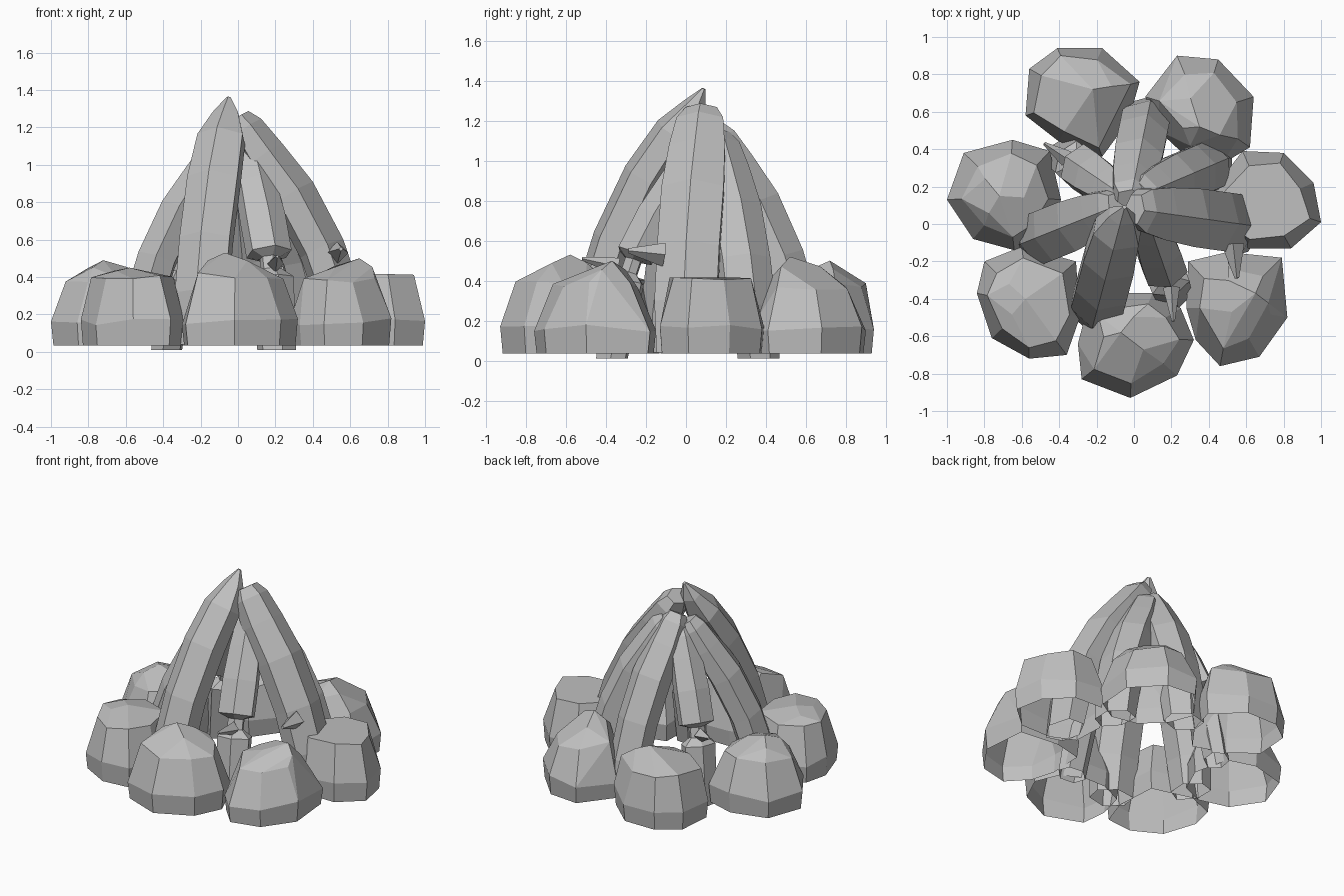
import bpy, bmesh, math, random
from mathutils import Vector

random.seed(4)
cube = bpy.data.objects.get("Cube")
if cube:
    bpy.data.objects.remove(cube, do_unlink=True)

grey = bpy.data.materials.new("plain grey")
grey.use_nodes = True
colour = (0.52, 0.52, 0.52, 1)
grey.diffuse_color = colour
grey.node_tree.nodes["Principled BSDF"].inputs["Base Color"].default_value = colour


def finish(name, bm):
    mesh = bpy.data.meshes.new(name)
    bm.to_mesh(mesh)
    bm.free()
    mesh.materials.append(grey)
    obj = bpy.data.objects.new(name, mesh)
    bpy.context.collection.objects.link(obj)
    return obj


# Stones: faceted domes over a ground outline, open underneath
GROUND = 0.035


def stone(name, outline, peak, shoulder, drop):
    pts = [Vector((x / 100, y / 100, 0)) for x, y in outline]
    mid = sum(pts, Vector()) / len(pts)
    peak = Vector(peak)
    top = Vector((peak.x, peak.y, 0))
    bm = bmesh.new()
    for p in pts:
        bm.verts.new(mid + (p - mid) * 0.96 + Vector((0, 0, GROUND)))
        bm.verts.new(p + Vector((0, 0, random.uniform(0.14, 0.18))))
    # shoulder ring, coarser than the outline, then a cap around the peak
    for i, p in enumerate(pts):
        fall = drop * random.uniform(0.8, 1.2)
        inset = shoulder if i % 2 == 0 else shoulder * 0.9
        bm.verts.new(mid + (p - mid) * inset + Vector((0, 0, peak.z - fall)))
        if i % 3 == 1:
            cap = top.lerp(p, 0.4)
            bm.verts.new(cap + Vector((0, 0, peak.z - drop * 0.35)))
    bm.verts.new(peak)
    bmesh.ops.convex_hull(bm, input=bm.verts[:])
    loose = [v for v in bm.verts if not v.link_faces]
    bmesh.ops.delete(bm, geom=loose, context='VERTS')
    bmesh.ops.dissolve_limit(bm, angle_limit=math.radians(13),
                             verts=bm.verts[:], edges=bm.edges[:])
    bmesh.ops.recalc_face_normals(bm, faces=bm.faces[:])
    floor = [f for f in bm.faces if f.normal.z < -0.95]
    bmesh.ops.delete(bm, geom=floor, context='FACES')
    finish(name, bm)


stone("front_stone", [(-28, -83), (-30, -64), (-25, -45), (-8, -37), (10, -37),
      (25, -45), (32, -62), (23, -81), (-2, -93)], (-0.07, -0.58, 0.53), 0.76, 0.12)
stone("front_right_stone", [(-84, -37), (-80, -20), (-60, -12), (-31, -20),
      (-29, -50), (-36, -70), (-56, -72), (-76, -61)], (-0.58, -0.4, 0.45), 0.8, 0.05)
stone("right_stone", [(-100, 13), (-91, 38), (-65, 45), (-45, 39), (-39, 13),
      (-48, -7), (-64, -14), (-86, -8)], (-0.72, 0.15, 0.49), 0.76, 0.11)
stone("back_right_stone", [(-58, 58), (-56, 83), (-41, 94), (-17, 94), (3, 76),
      (-3, 55), (-17, 36), (-40, 44)], (-0.22, 0.72, 0.5), 0.85, 0.12)
stone("back_left_stone", [(6, 68), (23, 90), (45, 88), (64, 68), (62, 41),
      (47, 32), (28, 36), (13, 50)], (0.35, 0.52, 0.52), 0.75, 0.14)
stone("left_stone", [(42, 18), (58, 39), (80, 38), (96, 22), (100, 1),
      (84, -13), (60, -13), (43, -5)], (0.72, 0.12, 0.44), 0.8, 0.03)
stone("front_left_stone", [(28, -45), (29, -20), (50, -15), (79, -18), (82, -50),
      (67, -71), (46, -76), (33, -62)], (0.65, -0.37, 0.5), 0.7, 0.13)

# Logs: six-sided bowed timbers leaning together at the top, hollow at the foot
# (height fraction, outward run fraction, width fraction)
BOW = [(1, 0, 0.08), (0.93, 0.08, 0.5), (0.83, 0.24, 0.9), (0.66, 0.5, 1),
       (0.42, 0.77, 1), (0.2, 0.93, 1), (0, 1, 0.9)]
# Blunt timbers are sawn off wide at the tip
BLUNT = [(1, 0, 0.5), (0.95, 0.07, 0.75)] + BOW[2:]
# Broken timbers are pinched above the foot
SNAG = BLUNT[:4] + [(0.48, 0.73, 1), (0.46, 0.75, 0.45), (0.4, 0.8, 0.45),
                    (0.36, 0.83, 0.95), (0, 1, 0.85)]
SIDES = 6


def log(name, tip, foot, half, profile=BOW, foot_z=0.04):
    tip = Vector(tip)
    foot = Vector((*foot, foot_z))
    run = Vector((foot.x - tip.x, foot.y - tip.y, 0))
    out = run.normalized()
    side = Vector((-out.y, out.x, 0))
    path = [Vector((tip.x, tip.y, foot.z + (tip.z - foot.z) * h)) + run * r
            for h, r, w in profile]
    wobble = [random.uniform(0.9, 1.1) for i in range(SIDES)]
    bm = bmesh.new()
    rings = []
    for i, (p, row) in enumerate(zip(path, profile)):
        along = path[min(i + 1, len(path) - 1)] - path[max(i - 1, 0)]
        if i == len(path) - 1:
            along = Vector((0, 0, -1))
        face = side.cross(along.normalized())
        ring = []
        for k in range(SIDES):
            a = math.tau * (k + 0.5) / SIDES
            size = half * row[2] * wobble[k]
            ring.append(bm.verts.new(p + side * math.cos(a) * size * 1.2
                                     + face * math.sin(a) * size * 0.9))
        rings.append(ring)
    for upper, lower in zip(rings, rings[1:]):
        for k in range(SIDES):
            n = (k + 1) % SIDES
            bm.faces.new((upper[k], upper[n], lower[n], lower[k]))
    bm.faces.new(rings[0])
    bmesh.ops.recalc_face_normals(bm, faces=bm.faces[:])
    finish(name, bm)


log("front_log", (-0.05, 0.09, 1.36), (-0.2, -0.47), 0.135)
log("right_log", (-0.09, 0.1, 1.12), (-0.54, -0.08), 0.13, BLUNT)
log("back_right_log", (-0.07, 0.16, 1.08), (-0.38, 0.37), 0.11, SNAG, 0.01)
log("back_log", (-0.02, 0.13, 1.16), (0.07, 0.57), 0.13, BLUNT)
log("back_left_log", (0.03, 0.15, 1.13), (0.43, 0.32), 0.12, BLUNT)
log("left_log", (0.0, 0.08, 1.25), (0.57, 0.0), 0.14, BLUNT)
log("front_left_log", (0.06, 0.06, 1.08), (0.21, -0.37), 0.105, SNAG, 0.01)


# Splinters: small pointed stubs sticking out of the timbers
def splinter(name, base, end, radius):
    base, end = Vector(base), Vector(end)
    bm = bmesh.new()
    bmesh.ops.create_cone(bm, cap_ends=True, segments=4, radius1=radius,
                          radius2=radius * 0.2, depth=(end - base).length)
    turn = (end - base).to_track_quat('Z', 'Y').to_matrix()
    bmesh.ops.rotate(bm, matrix=turn, verts=bm.verts[:])
    bmesh.ops.translate(bm, vec=(base + end) / 2, verts=bm.verts[:])
    finish(name, bm)


splinter("left_splinter", (0.53, -0.11, 0.53), (0.55, -0.29, 0.55), 0.06)
splinter("front_splinter", (0.2, -0.34, 0.47), (0.21, -0.52, 0.51), 0.045)
splinter("back_splinter", (-0.36, 0.35, 0.47), (-0.48, 0.43, 0.51), 0.045)
